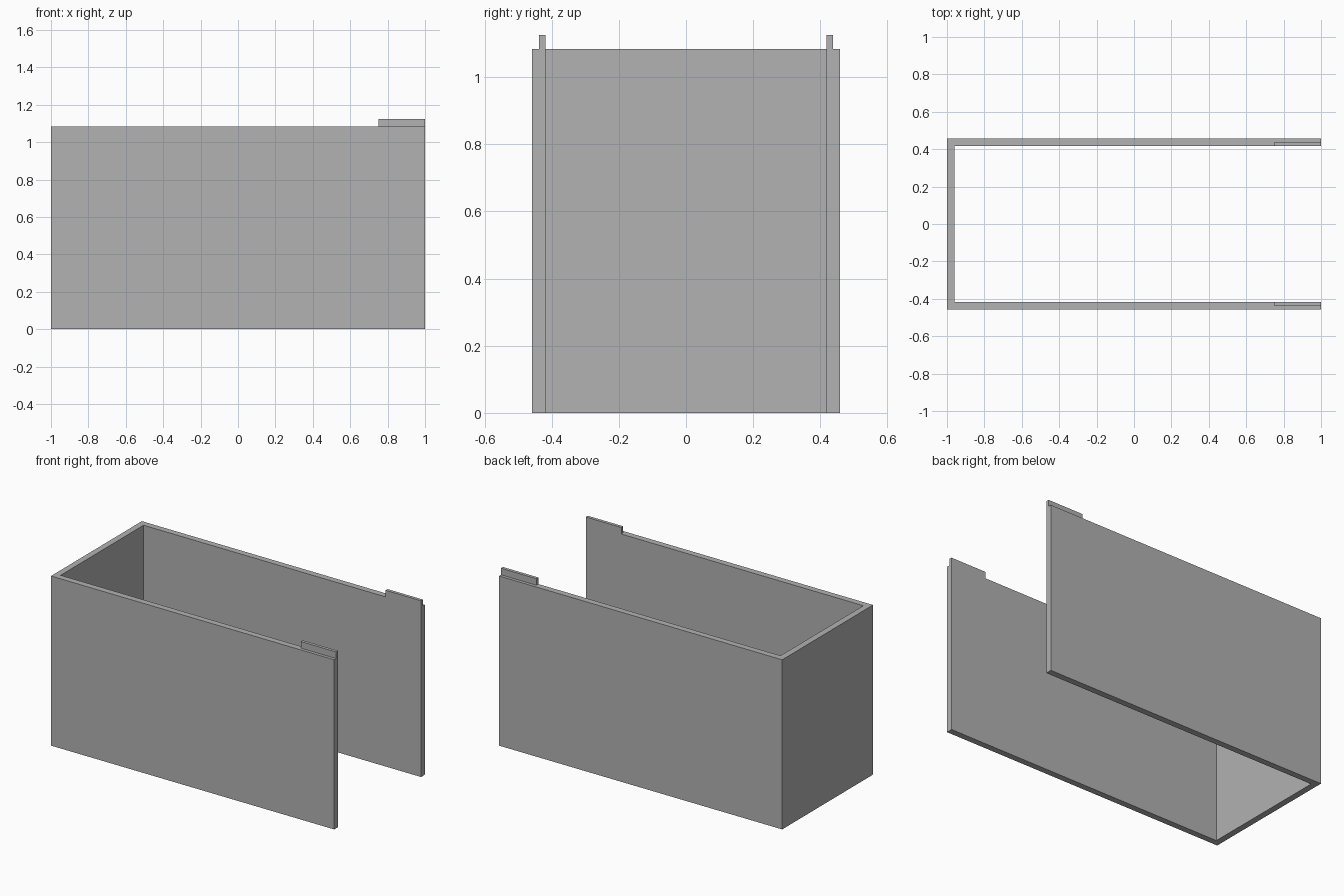
import bpy
import bmesh

cube = bpy.data.objects.get("Cube")
if cube:
    bpy.data.objects.remove(cube, do_unlink=True)

HALF_LENGTH, HALF_WIDTH = 1.0, 0.458
WALL, HEIGHT = 0.04, 1.083
INNER = HALF_WIDTH - WALL
TAB_START, TAB_THICKNESS, TAB_TOP = 0.75, 0.02, 1.125

grey = bpy.data.materials.new("plain grey")
grey.use_nodes = True
colour = (0.445, 0.445, 0.445, 1)
grey.diffuse_color = colour
grey.node_tree.nodes["Principled BSDF"].inputs["Base Color"].default_value = colour


def extruded(name, outline, bottom, top):
    """Raise a flat outline into a solid prism."""
    bm = bmesh.new()
    face = bm.faces.new([bm.verts.new((x, y, bottom)) for x, y in outline])
    raised = bmesh.ops.extrude_face_region(bm, geom=[face])["geom"]
    verts = [v for v in raised if isinstance(v, bmesh.types.BMVert)]
    bmesh.ops.translate(bm, verts=verts, vec=(0, 0, top - bottom))
    bmesh.ops.recalc_face_normals(bm, faces=bm.faces)
    mesh = bpy.data.meshes.new(name)
    bm.to_mesh(mesh)
    bm.free()
    mesh.materials.append(grey)
    obj = bpy.data.objects.new(name, mesh)
    bpy.context.collection.objects.link(obj)
    return obj


# Three-sided wall, open at the +x end, top and bottom
half = [(HALF_LENGTH, HALF_WIDTH), (-HALF_LENGTH, HALF_WIDTH)]
inner = [(WALL - HALF_LENGTH, INNER), (HALF_LENGTH, INNER)]
outline = half + [(x, -y) for x, y in reversed(half)]
outline += [(x, -y) for x, y in reversed(inner)] + inner
extruded("three_sided_wall", outline, 0, HEIGHT)

# Thin locating tabs, flush with the inner faces at the open end
for name, side in (("front_tab", -1), ("back_tab", 1)):
    near, far = side * INNER, side * (INNER + TAB_THICKNESS)
    extruded(name, [(TAB_START, near), (HALF_LENGTH, near),
                    (HALF_LENGTH, far), (TAB_START, far)], HEIGHT, TAB_TOP)
